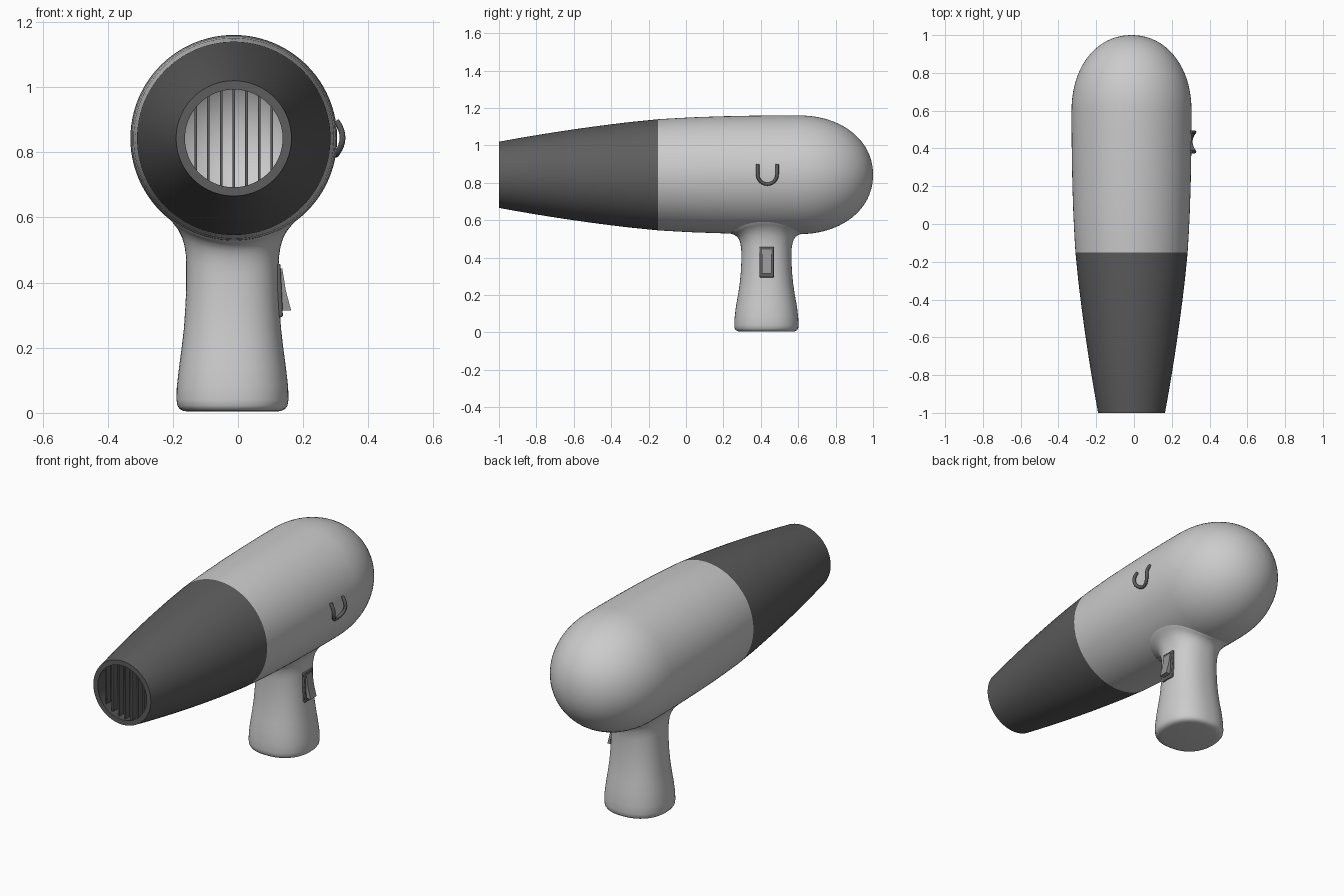
import bpy, bmesh, math
from mathutils import Vector

if "Cube" in bpy.data.objects:
    bpy.data.objects.remove(bpy.data.objects["Cube"])

CX, CZ, R = -0.013, 0.843, 0.317      # barrel axis and largest radius
HY = 0.43                             # handle centre in y


def material(name, v):
    m = bpy.data.materials.new(name)
    m.diffuse_color = (v, v, v, 1)
    m.use_nodes = True
    m.node_tree.nodes["Principled BSDF"].inputs["Base Color"].default_value = m.diffuse_color
    return m


dark = material("dark_plastic", 0.11)
mid = material("switch_grey", 0.3)


def finish(name, bm, mat=None, angle=40):
    bmesh.ops.recalc_face_normals(bm, faces=bm.faces)
    me = bpy.data.meshes.new(name)
    bm.to_mesh(me)
    bm.free()
    ob = bpy.data.objects.new(name, me)
    bpy.context.collection.objects.link(ob)
    if mat:
        me.materials.append(mat)
    bpy.ops.object.select_all(action='DESELECT')
    ob.select_set(True)
    bpy.context.view_layer.objects.active = ob
    bpy.ops.object.shade_smooth_by_angle(angle=math.radians(angle))
    return ob


def loft(rings, closed=False, caps=False):
    bm = bmesh.new()
    vs = [[bm.verts.new(p) for p in ring] for ring in rings]
    n = len(vs[0])
    pairs = list(zip(vs, vs[1:])) + ([(vs[-1], vs[0])] if closed else [])
    for a, b in pairs:
        for i in range(n):
            j = (i + 1) % n
            bm.faces.new((a[i], a[j], b[j], b[i]))
    if caps:
        bm.faces.new(vs[0])
        bm.faces.new(vs[-1])
    return bm


def lathe(profile, n=96):
    rings = []
    for y, r in profile:
        rings.append([(CX + r * math.cos(2 * math.pi * i / n), y,
                       CZ + r * math.sin(2 * math.pi * i / n)) for i in range(n)])
    return loft(rings, closed=True)


def shell(outer, t):
    return outer + [(y, r - t) for y, r in reversed(outer)]


# Tapered dark nozzle, a hollow tube with a flat front lip
nozzle = [(-1, .177), (-.9, .195), (-.8, .212), (-.7, .228), (-.6, .243), (-.5, .257),
          (-.4, .270), (-.3, .282), (-.2, .292), (-.15, .297)]
finish("nozzle", lathe(shell(nozzle, .027)), dark)

# Hollow grey body with a rounded back
outer = [(-.15, .297), (-.05, .303), (.05, .308), (.2, .313), (.35, .316), (.5, .3175), (.6, .3175)]
inner = [(y, r - .027) for y, r in outer]
for k in range(1, 20):
    a = math.pi / 2 * k / 20
    c, s = math.cos(a) ** .95, math.sin(a) ** .95
    outer.append((.6 + .4 * s, .3175 * c))
    inner.append((.6 + .373 * s, .2905 * c))
outer.append((1.0, .0005))
inner.append((.973, .0005))
finish("body", lathe(outer + inner[::-1]))

# Vertical slats inside the nozzle
bm = bmesh.new()
for k in range(-3, 4):
    dx = k * .039
    h = math.sqrt(.155 ** 2 - dx ** 2)
    vs = bmesh.ops.create_cube(bm, size=1)["verts"]
    for v in vs:
        v.co = Vector((CX + dx + v.co.x * .008, -.955 + v.co.y * .04, CZ + v.co.z * 2 * h))
finish("nozzle_slats", bm, dark)


# Handle: rounded sections, flared at the top to meet the barrel
def section(hx, hy, n=64):
    pts = []
    for i in range(n):
        a = 2 * math.pi * i / n
        c, s = math.cos(a), math.sin(a)
        pts.append((-.017 + math.copysign(hx * abs(c) ** .87, c),
                    HY + math.copysign(hy * abs(s) ** .87, s)))
    return pts


rings = []
for z, hx, hy in [(.004, .135, .137), (.006, .150, .152), (.012, .162, .164), (.022, .169, .170),
                  (.04, .172, .172), (.08, .171, .170), (.14, .164, .163), (.20, .156, .152),
                  (.26, .149, .143), (.32, .145, .137), (.38, .142, .134)]:
    rings.append([(x, y, z) for x, y in section(hx, hy)])
for f, drop in [(1, .10), (1.01, .075), (1.04, .05), (1.09, .03), (1.17, .014),
                (1.28, .004), (1.42, -.002), (1.5, -.02)]:
    rings.append([(x, y, CZ - drop - math.sqrt(R ** 2 - (x - CX) ** 2))
                  for x, y in section(.142 * f, .134 * f)])
finish("handle", loft(rings, caps=True), angle=50)


# Switch frame and wedge rocker, as side outlines extruded along y
def extrude_xz(name, outline, y0, y1, mat):
    bm = loft([[(x, y, z) for x, z in outline] for y in (y0, y1)], caps=True)
    return finish(name, bm, mat, 20)


frame = extrude_xz("switch_frame", [(.10, .295), (.138, .295), (.130, .458), (.10, .458)], .393, .471, dark)
bev = frame.modifiers.new("bevel", 'BEVEL')
bev.width, bev.segments = .004, 2
extrude_xz("switch_rocker", [(.12, .315), (.163, .315), (.147, .375), (.136, .443), (.12, .443)],
           .406, .458, mid)

# U-shaped loop on the right side, bulging out from the body
cu = bpy.data.curves.new("side_loop", 'CURVE')
cu.dimensions = '3D'
cu.bevel_depth, cu.bevel_resolution, cu.use_fill_caps = .009, 4, True
path = []
for k in range(-10, 11):
    t = k / 10
    if abs(t) > .6:
        u = (abs(t) - .6) / .4
        y, z = math.copysign(.052, t), .845 + .052 * u
    else:
        a = math.pi / 2 * t / .6
        y, z = .052 * math.sin(a), .845 - .052 * math.cos(a)
    path.append((.299 + .022 * (1 - ((z - .845) / .055) ** 2), HY + .005 + y, z))
sp = cu.splines.new('POLY')
sp.points.add(len(path) - 1)
for p, co in zip(sp.points, path):
    p.co = (*co, 1)
loop = bpy.data.objects.new("side_loop", cu)
cu.materials.append(dark)
bpy.context.collection.objects.link(loop)
